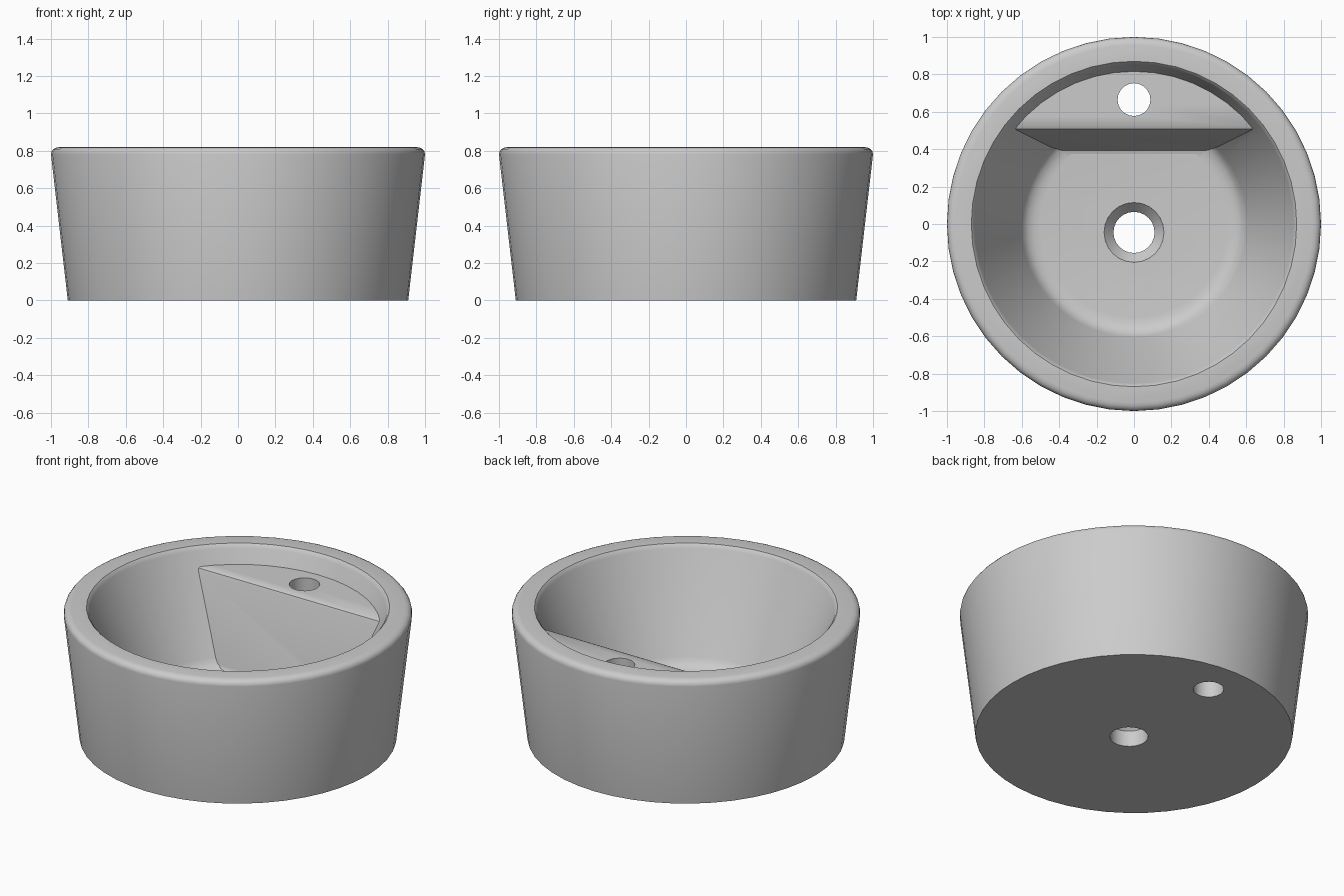
import bpy, bmesh, math

if "Cube" in bpy.data.objects:
    bpy.data.objects.remove(bpy.data.objects["Cube"])


def make_object(name, bm):
    bmesh.ops.recalc_face_normals(bm, faces=bm.faces)
    mesh = bpy.data.meshes.new(name)
    bm.to_mesh(mesh)
    bm.free()
    obj = bpy.data.objects.new(name, mesh)
    bpy.context.collection.objects.link(obj)
    return obj


def revolve(name, profile, sides, x=0.0, y=0.0):
    """Closed solid of revolution from (radius, z) points, capped at both ends."""
    bm = bmesh.new()
    rings = []
    for r, z in profile:
        rings.append([bm.verts.new((x + r * math.cos(2 * math.pi * i / sides),
                                    y + r * math.sin(2 * math.pi * i / sides), z))
                      for i in range(sides)])
    for a, b in zip(rings, rings[1:]):
        for i in range(sides):
            j = (i + 1) % sides
            bm.faces.new((a[i], a[j], b[j], b[i]))
    bm.faces.new(rings[0][::-1])
    bm.faces.new(rings[-1])
    return make_object(name, bm)


def prism(name, profile, half_width):
    """Extrude a (y, z) outline along x."""
    bm = bmesh.new()
    face = bm.faces.new([bm.verts.new((-half_width, y, z)) for y, z in profile])
    ext = bmesh.ops.extrude_face_region(bm, geom=[face])
    verts = [v for v in ext["geom"] if isinstance(v, bmesh.types.BMVert)]
    bmesh.ops.translate(bm, verts=verts, vec=(2 * half_width, 0, 0))
    return make_object(name, bm)


def subtract(target, cutter):
    mod = target.modifiers.new("cut", 'BOOLEAN')
    mod.operation = 'DIFFERENCE'
    mod.solver = 'EXACT'
    mod.object = cutter
    bpy.context.view_layer.objects.active = target
    bpy.ops.object.modifier_apply(modifier=mod.name)
    bpy.data.objects.remove(cutter, do_unlink=True)


# Tapered outer body with a rounded rim
basin = revolve("basin", [(0.91, 0), (1.0, 0.782), (0.997, 0.797), (0.987, 0.81),
                          (0.972, 0.817), (0.955, 0.82)], 48)

# Bowl cavity: filleted floor, sloping wall, softened inner lip
cavity = revolve("cavity", [(0.50, 0.16), (0.535, 0.164), (0.565, 0.176), (0.588, 0.195),
                            (0.605, 0.225), (0.853, 0.795), (0.859, 0.808),
                            (0.87, 0.82), (0.88, 0.87)], 48)

# Tap ledge at the back, left standing in the cavity
ledge = prism("ledge", [(0.355, 0.05), (0.375, 0.161), (0.392, 0.168), (0.402, 0.185),
                        (0.504, 0.692), (0.509, 0.704), (0.522, 0.71),
                        (1.2, 0.71), (1.2, 0.05)], 1.2)
subtract(cavity, ledge)
subtract(basin, cavity)

# Countersunk drain and straight tap hole
subtract(basin, revolve("drain_hole", [(0.11, -0.1), (0.11, 0.10), (0.16, 0.155),
                                       (0.163, 0.3)], 24, 0, -0.045))
subtract(basin, revolve("tap_hole", [(0.088, -0.1), (0.088, 0.9)], 20, 0, 0.665))

# Smooth shading with crisp edges
bpy.ops.object.select_all(action='DESELECT')
basin.select_set(True)
bpy.context.view_layer.objects.active = basin
bpy.ops.object.shade_smooth_by_angle(angle=math.radians(32))
